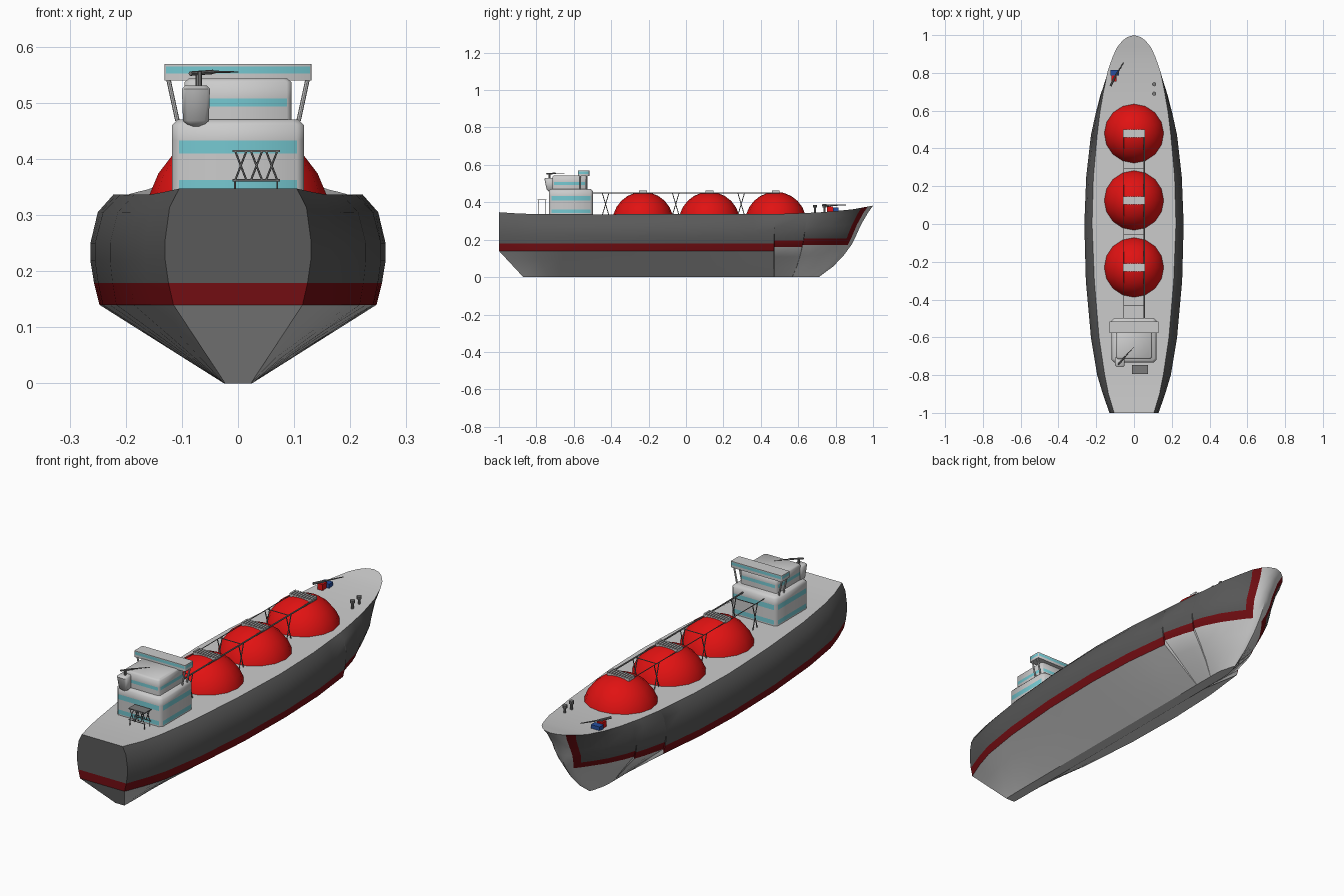
import bpy, bmesh, math
from mathutils import Vector

if "Cube" in bpy.data.objects:
    bpy.data.objects.remove(bpy.data.objects["Cube"])


def material(name, r, g, b):
    m = bpy.data.materials.new(name)
    m.diffuse_color = (r, g, b, 1)
    m.use_nodes = True
    m.node_tree.nodes["Principled BSDF"].inputs["Base Color"].default_value = m.diffuse_color
    return m


LIGHT = material("light_grey", .6, .6, .6)
DARK = material("dark_grey", .1, .1, .1)
METAL = material("metal_grey", .2, .2, .2)
STRIPE = material("dark_red", .17, .004, .006)
RED = material("red", .75, .006, .006)
CYAN = material("cyan", .18, .58, .64)
BLUE = material("blue", .02, .08, .35)


def finish(name, bm, mats, angle=35):
    bmesh.ops.remove_doubles(bm, verts=bm.verts, dist=1e-5)
    bmesh.ops.recalc_face_normals(bm, faces=bm.faces)
    me = bpy.data.meshes.new(name)
    bm.to_mesh(me)
    bm.free()
    for m in mats:
        me.materials.append(m)
    me.shade_smooth()
    me.set_sharp_from_angle(angle=math.radians(angle))
    ob = bpy.data.objects.new(name, me)
    bpy.context.collection.objects.link(ob)
    return ob


def interp(table, x, k=1):
    for a, b in zip(table, table[1:]):
        if x <= b[0]:
            t = max(0, (x - a[0]) / (b[0] - a[0]))
            return a[k] + t * (b[k] - a[k])
    return table[-1][k]


def rod(bm, a, b, r, r2=None, n=8):
    a, b = Vector(a), Vector(b)
    d = b - a
    m = d.to_track_quat('Z', 'Y').to_matrix().to_4x4()
    m.translation = (a + b) / 2
    bmesh.ops.create_cone(bm, cap_ends=True, segments=n, radius1=r,
                          radius2=r if r2 is None else r2, depth=d.length, matrix=m)


def box(bm, x0, x1, y0, y1, z0, z1):
    vs = bmesh.ops.create_cube(bm, size=1)["verts"]
    for v in vs:
        v.co = (x0 if v.co.x < 0 else x1, y0 if v.co.y < 0 else y1, z0 if v.co.z < 0 else z1)


def block(name, levels, chamfer, bands=()):
    """Loft of chamfered rectangles (z, x0, x1, y0, y1); band layers get window colour."""
    bm = bmesh.new()
    rings = []
    for z, x0, x1, y0, y1 in levels:
        c = chamfer
        pts = [(x0 + c, y0), (x1 - c, y0), (x1, y0 + c), (x1, y1 - c),
               (x1 - c, y1), (x0 + c, y1), (x0, y1 - c), (x0, y0 + c)]
        rings.append([bm.verts.new((x, y, z)) for x, y in pts])
    for i, (a, b) in enumerate(zip(rings, rings[1:])):
        for j in range(8):
            f = bm.faces.new((a[j], a[(j + 1) % 8], b[(j + 1) % 8], b[j]))
            f.material_index = int(i in bands and j % 2 == 0)
    bm.faces.new(rings[0])
    bm.faces.new(rings[-1])
    return finish(name, bm, [LIGHT, CYAN], 50)


# Hull: half widths at deck, broadest level and knuckle for each station
WIDTH = [(-1, .105, .13, .115), (-.9, .135, .165, .155), (-.8, .155, .195, .186),
         (-.6, .185, .228, .217), (-.3, .21, .255, .241), (0, .222, .263, .247),
         (.25, .215, .253, .238), (.47, .195, .228, .213), (.6, .18, .203, .185),
         (.72, .16, .176, .152), (.82, .14, .142, .113), (.9, .112, .1, .07),
         (.945, .088, .07, .045), (.975, .06, .045, .025), (.991, .036, .025, .013), (1, 0, 0, 0)]
SHEER = [(-1, .347), (-.85, .337), (-.5, .336), (.5, .337), (.75, .347), (.9, .362), (1, .382)]
STEM = [(0, .71), (.05, .78), (.1, .83), (.15, .872), (.2, .9), (.25, .922), (.3, .945), (.34, .97), (.382, 1)]
stations = sorted([w[0] for w in WIDTH] + [.472, .66, .662, -.7, -.45, -.15, .12, .36])
bm = bmesh.new()
loops = []
for y in stations:
    deck, mid, low = (interp(WIDTH, y, k) for k in (1, 2, 3))
    zd = interp(SHEER, y)
    zb, zt = (.14, .179) if y <= .47 else (.162, .197) if y <= .66 else (.173, .206)
    keel = min(.025, low * .2)
    rows = [(keel, 0)] + [(keel + (low - keel) * t, zb * t) for t in (.33, .67, 1)]
    for t, w in ((0, low + .6 * (mid - low)), (.25, mid), (.45, mid),
                 (.8, deck + .68 * (mid - deck)), (1, deck)):
        rows.append((w, zt + (zd - zt) * t))
    pts = []
    for w, z in rows:
        yy = y
        if y > .5:
            yy = .5 + (y - .5) * (interp(STEM, z) - .5) / .5
        elif y < -.6:
            yy = -.6 + (y + .6) * (.4 - .13 * max(0, 1 - z / .14)) / .4
        pts.append((w, yy, z))
    loops.append([bm.verts.new(p) for p in pts] + [bm.verts.new((-x, q, z)) for x, q, z in reversed(pts)])
n = len(loops[0])
half = n // 2
for i, (a, b) in enumerate(zip(loops, loops[1:])):
    for j in range(n):
        f = bm.faces.new((a[j], a[(j + 1) % n], b[(j + 1) % n], b[j]))
        row = j if j < half else n - 2 - j
        if 3 <= row < half - 1:
            y = stations[i]
            f.material_index = 0 if y >= .975 else 1 if row == 3 or y >= .945 else 2
# Transom
for j in range(half - 1):
    a = loops[0]
    f = bm.faces.new((a[j], a[j + 1], a[n - 2 - j], a[n - 1 - j]))
    f.material_index = 0 if j < 3 else 1 if j == 3 else 2
finish("hull", bm, [LIGHT, STRIPE, DARK], 32)

# Tank domes with slatted top platforms
R, ZC = .164, .292
for k, y in enumerate((-.23, .125, .48)):
    bm = bmesh.new()
    prof = [bm.verts.new((R * math.cos(t * math.pi / 12), y, ZC + R * math.sin(t * math.pi / 12)))
            for t in range(7)]
    edges = [bm.edges.new(e) for e in zip(prof, prof[1:])]
    bmesh.ops.spin(bm, geom=prof + edges, cent=(0, y, 0), axis=(0, 0, 1),
                   angle=math.tau, steps=16, use_merge=True)
    finish(f"tank_dome_{k}", bm, [RED], 50)
    bm = bmesh.new()
    box(bm, -.057, .057, y - .021, y + .021, .446, .457)
    for s in range(9):
        x = -.052 + s * .013
        box(bm, x - .004, x + .004, y - .021, y + .021, .457, .462)
    finish(f"dome_platform_{k}", bm, [LIGHT])

# Overhead pipes and crossed trestles
bm = bmesh.new()
for x, r in ((-.055, .0018), (.055, .0035)):
    rod(bm, (x, -.5, .45), (x, .5, .45), r)
finish("deck_pipes", bm, [METAL])
bm = bmesh.new()
for y in (-.43, -.055, .295):
    for x in (-.055, .055):
        for s in (-.018, .018):
            rod(bm, (x, y - s, .33), (x, y + s, .45), .0022, n=6)
    rod(bm, (-.055, y, .45), (.055, y, .45), .0022, n=6)
finish("pipe_trestles", bm, [METAL])

# Deck house, upper house and bridge
X, Y0, Y1 = .118, -.733, -.498
block("deck_house", [(z, -X, X, Y0, Y1) for z in (.325, .342, .362, .41, .433, .46)]
      + [(.47, -X + .01, X - .01, Y0 + .01, Y1 - .01)], .013, (1, 3))
block("upper_house", [(z, -.095, .095, -.715, -.533) for z in (.468, .493, .508, .537)]
      + [(.543, -.088, .088, -.708, -.54)], .008, (1,))
block("bridge", [(z, -.131, .131, -.577, -.517) for z in (.54, .552, .565, .569)], .003, (1,))
bm = bmesh.new()
for s in (-1, 1):
    for y in (-.565, -.53):
        rod(bm, (s * .108, y, .468), (s * .124, y, .542), .004)
finish("bridge_struts", bm, [LIGHT])

# Funnel behind the upper house, with mast and radar arm
block("funnel", [(.458, -.087, -.063, -.735, -.71), (.468, -.098, -.052, -.745, -.7),
                 (.525, -.1, -.05, -.757, -.7), (.531, -.094, -.056, -.75, -.705)], .008)
bm = bmesh.new()
rod(bm, (-.07, -.73, .525), (-.07, -.73, .556), .006)
rod(bm, (-.085, -.745, .552), (-.045, -.7, .555), .004)
rod(bm, (-.045, -.7, .555), (0, -.65, .555), .0025, .001)
finish("radar_mast", bm, [METAL])

# Aft frame
bm = bmesh.new()
box(bm, -.01, .075, -.793, -.746, .412, .416)
for y in (-.79, -.75):
    rod(bm, (-.01, y, .362), (.075, y, .362), .002, n=6)
    for x in (-.005, .07):
        rod(bm, (x, y, .33), (x, y, .362), .002, n=6)
    for x in (.005, .033, .06):
        for s in (-.01, .01):
            rod(bm, (x - s, y, .362), (x + s, y, .414), .0018, n=6)
finish("aft_frame", bm, [METAL])

# Bow crane
for name, mat, dims in (("crane_base", BLUE, (-.125, -.08, .785, .815, .34, .372)),
                        ("crane_cab", RED, (-.118, -.092, .755, .786, .34, .378))):
    bm = bmesh.new()
    box(bm, *dims)
    finish(name, bm, [mat])
bm = bmesh.new()
rod(bm, (-.124, .73, .384), (-.1, .78, .384), .006, .005)
rod(bm, (-.1, .78, .384), (-.055, .855, .386), .004, .002)
rod(bm, (-.105, .77, .345), (-.105, .77, .386), .006)
finish("crane_boom", bm, [METAL])

# Bow bollards
bm = bmesh.new()
for y in (.69, .74):
    rod(bm, (.107, y, .33), (.107, y, .374), .006, n=10)
    rod(bm, (.107, y, .372), (.107, y, .385), .011, n=10)
finish("bollards", bm, [METAL])
